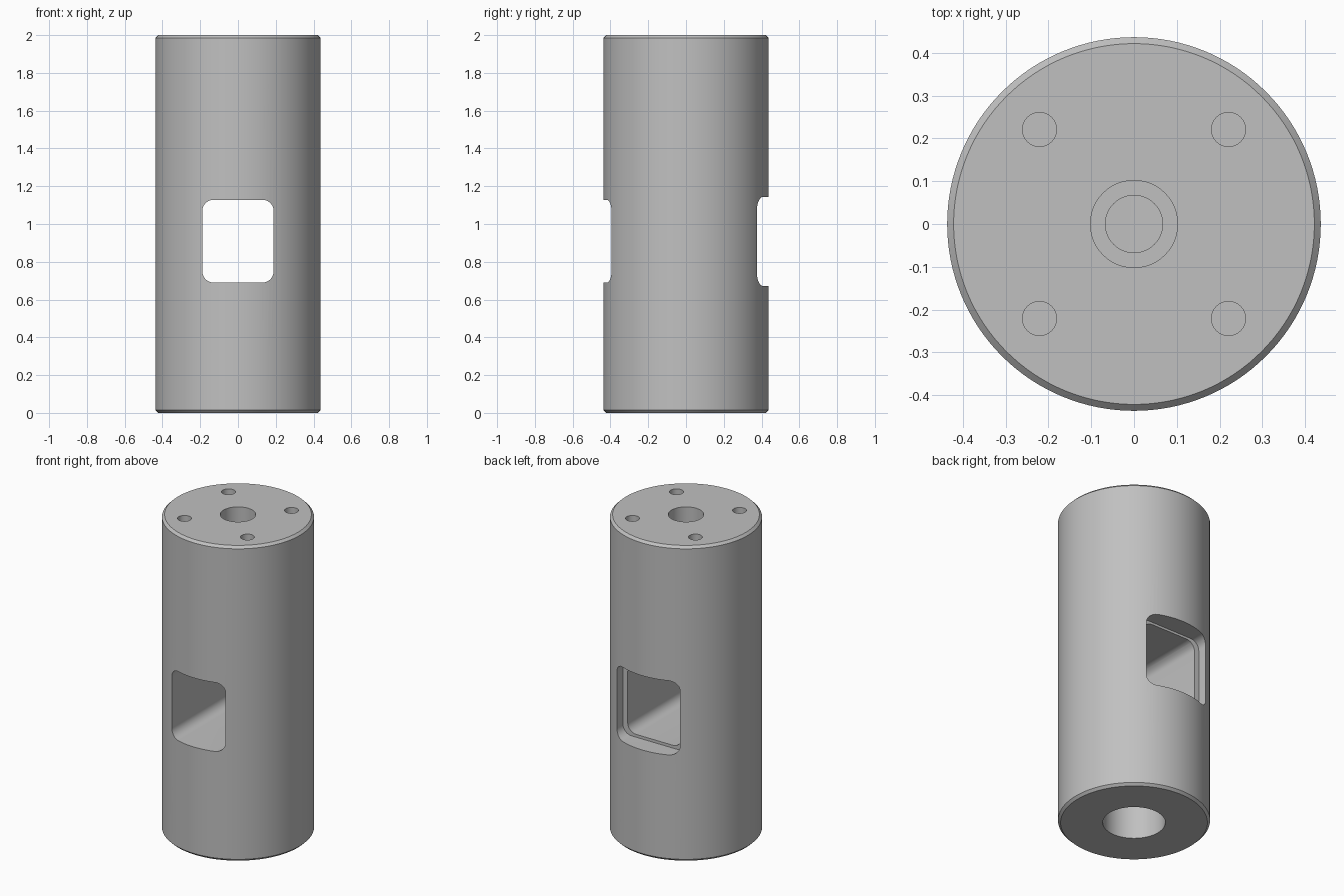
import bpy, bmesh, math
from mathutils import Matrix

default = bpy.data.objects.get("Cube")
if default:
    bpy.data.objects.remove(default, do_unlink=True)

RADIUS, HEIGHT, CHAMFER = 0.437, 2.0, 0.015


def finish(bm, name):
    bmesh.ops.recalc_face_normals(bm, faces=bm.faces)
    mesh = bpy.data.meshes.new(name)
    bm.to_mesh(mesh)
    bm.free()
    obj = bpy.data.objects.new(name, mesh)
    bpy.context.collection.objects.link(obj)
    return obj


def cylinder(name, radius, z0, z1, x=0, y=0, segments=48, chamfer=0):
    bm = bmesh.new()
    bmesh.ops.create_cone(bm, cap_ends=True, segments=segments,
                          radius1=radius, radius2=radius, depth=z1 - z0,
                          matrix=Matrix.Translation((x, y, (z0 + z1) / 2)))
    if chamfer:
        rims = [e for e in bm.edges
                if abs(e.verts[0].co.z - e.verts[1].co.z) < 1e-5]
        bmesh.ops.bevel(bm, geom=rims, offset=chamfer, segments=1,
                        affect='EDGES')
    return finish(bm, name)


def rounded_slot(name, half_x, z0, z1, y0, y1, corner=0.06, steps=8):
    # Rounded rectangle in the XZ plane, extruded along y
    bm = bmesh.new()
    mid, half_z = (z0 + z1) / 2, (z1 - z0) / 2
    verts = []
    for quarter, (sx, sz) in enumerate([(1, 1), (-1, 1), (-1, -1), (1, -1)]):
        for i in range(steps + 1):
            a = (quarter + i / steps) * math.pi / 2
            verts.append(bm.verts.new((
                sx * (half_x - corner) + corner * math.cos(a), y0,
                mid + sz * (half_z - corner) + corner * math.sin(a))))
    face = bm.faces.new(verts)
    ext = bmesh.ops.extrude_face_region(bm, geom=[face])
    moved = [v for v in ext["geom"] if isinstance(v, bmesh.types.BMVert)]
    bmesh.ops.translate(bm, verts=moved, vec=(0, y1 - y0, 0))
    return finish(bm, name)


# Chamfered cylindrical body
body = cylinder("cylinder_body", RADIUS, 0, HEIGHT, segments=128,
                chamfer=CHAMFER)

# Through window, its rear recess, and the axial bores
cutters = [
    rounded_slot("window_cutter", 0.189, 0.69, 1.128, -0.6, 0.6),
    rounded_slot("rear_recess_cutter", 0.222, 0.672, 1.143, 0.315, 0.7),
    cylinder("bottom_bore_cutter", 0.18, -0.1, 0.45, segments=64),
    cylinder("top_bore_cutter", 0.102, 1.55, 2.1),
    cylinder("inner_bore_cutter", 0.067, 1.0, 1.65),
]
# Four mounting holes in the top face
for sx in (-1, 1):
    for sy in (-1, 1):
        cutters.append(cylinder("mounting_hole_cutter", 0.04, 1.8, 2.1,
                                sx * 0.221, sy * 0.221, segments=32))

for cutter in cutters:
    cutter.hide_render = True
    mod = body.modifiers.new(cutter.name, 'BOOLEAN')
    mod.operation = 'DIFFERENCE'
    mod.solver = 'EXACT'
    mod.object = cutter

# Bake the cuts and discard the cutters
bpy.context.view_layer.update()
graph = bpy.context.evaluated_depsgraph_get()
cut_mesh = bpy.data.meshes.new_from_object(body.evaluated_get(graph))
body.modifiers.clear()
body.data = cut_mesh
for cutter in cutters:
    bpy.data.objects.remove(cutter, do_unlink=True)

# Plain grey material
grey = bpy.data.materials.new("machined_grey")
grey.use_nodes = True
colour = (0.53, 0.53, 0.53, 1)
grey.diffuse_color = colour
grey.node_tree.nodes["Principled BSDF"].inputs["Base Color"].default_value = colour
body.data.materials.clear()
body.data.materials.append(grey)

# Smooth walls with crisp edges
for obj in bpy.context.selected_objects:
    obj.select_set(False)
body.select_set(True)
bpy.context.view_layer.objects.active = body
bpy.ops.object.shade_smooth_by_angle(angle=math.radians(30))
